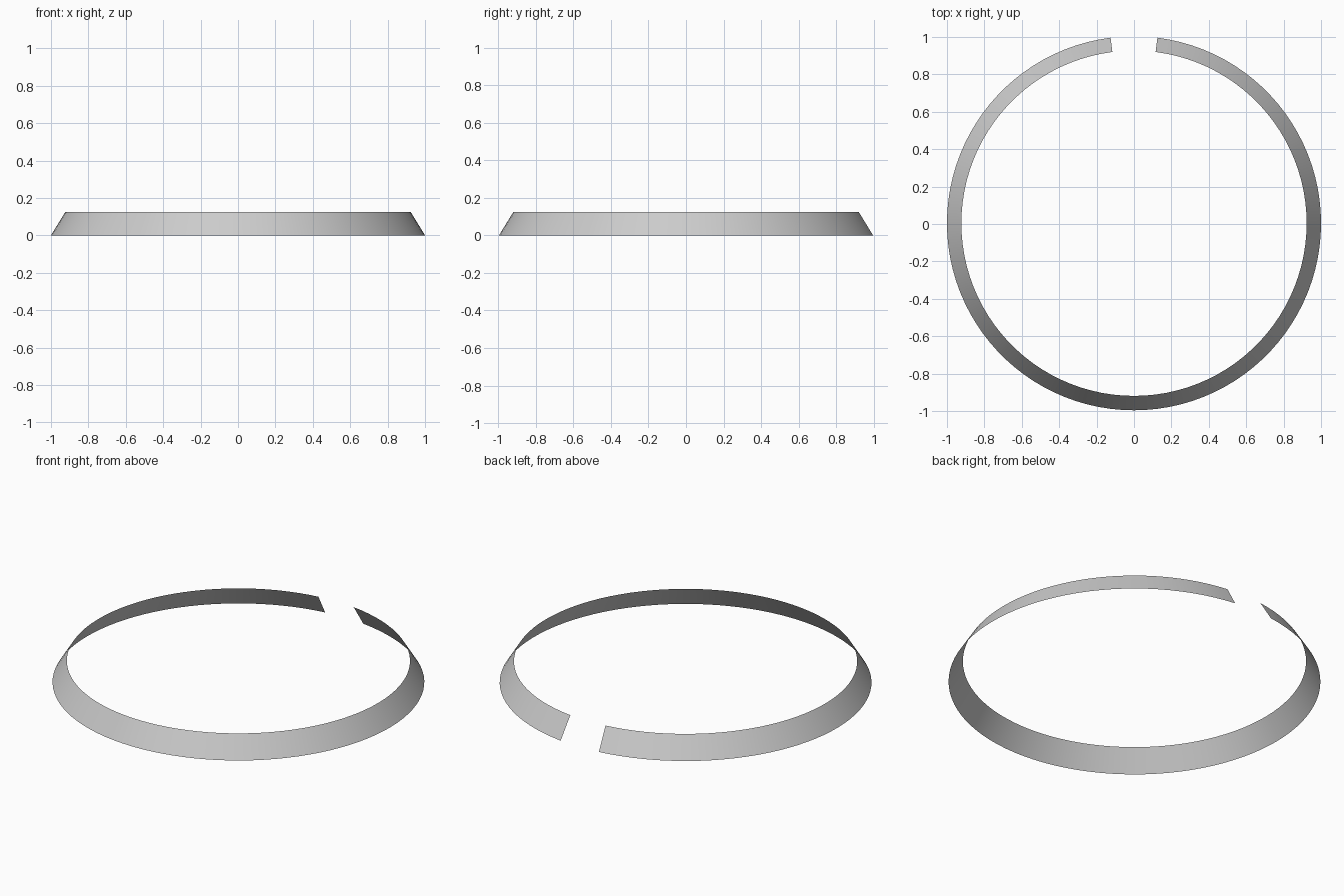
import bpy, bmesh
from math import sin, cos, radians

if "Cube" in bpy.data.objects:
    bpy.data.objects.remove(bpy.data.objects["Cube"])

# Open conical band: thin sheet with a gap at the back (+y)
R_BOTTOM, R_TOP, HEIGHT = 1.0, 0.923, 0.125
STEPS = 96
HALF_GAP = radians(7.2)
SWEEP = radians(360) - 2 * HALF_GAP
Y_SHIFT = (1 - cos(HALF_GAP)) / 2      # centres the open ring in y

bm = bmesh.new()
rails = []
for i in range(STEPS + 1):
    a = radians(90) + HALF_GAP + SWEEP * i / STEPS
    rails.append([bm.verts.new((r * cos(a), r * sin(a) + Y_SHIFT, z))
                  for r, z in ((R_BOTTOM, 0), (R_TOP, HEIGHT))])

# Outward facing quads between neighbouring cross-sections
for (b0, t0), (b1, t1) in zip(rails, rails[1:]):
    bm.faces.new((b0, b1, t1, t0))

mesh = bpy.data.meshes.new("collar_band")
bm.to_mesh(mesh)
bm.free()
band = bpy.data.objects.new("collar_band", mesh)
bpy.context.collection.objects.link(band)

# Smooth shading
bpy.context.view_layer.objects.active = band
band.select_set(True)
bpy.ops.object.shade_smooth_by_angle()
